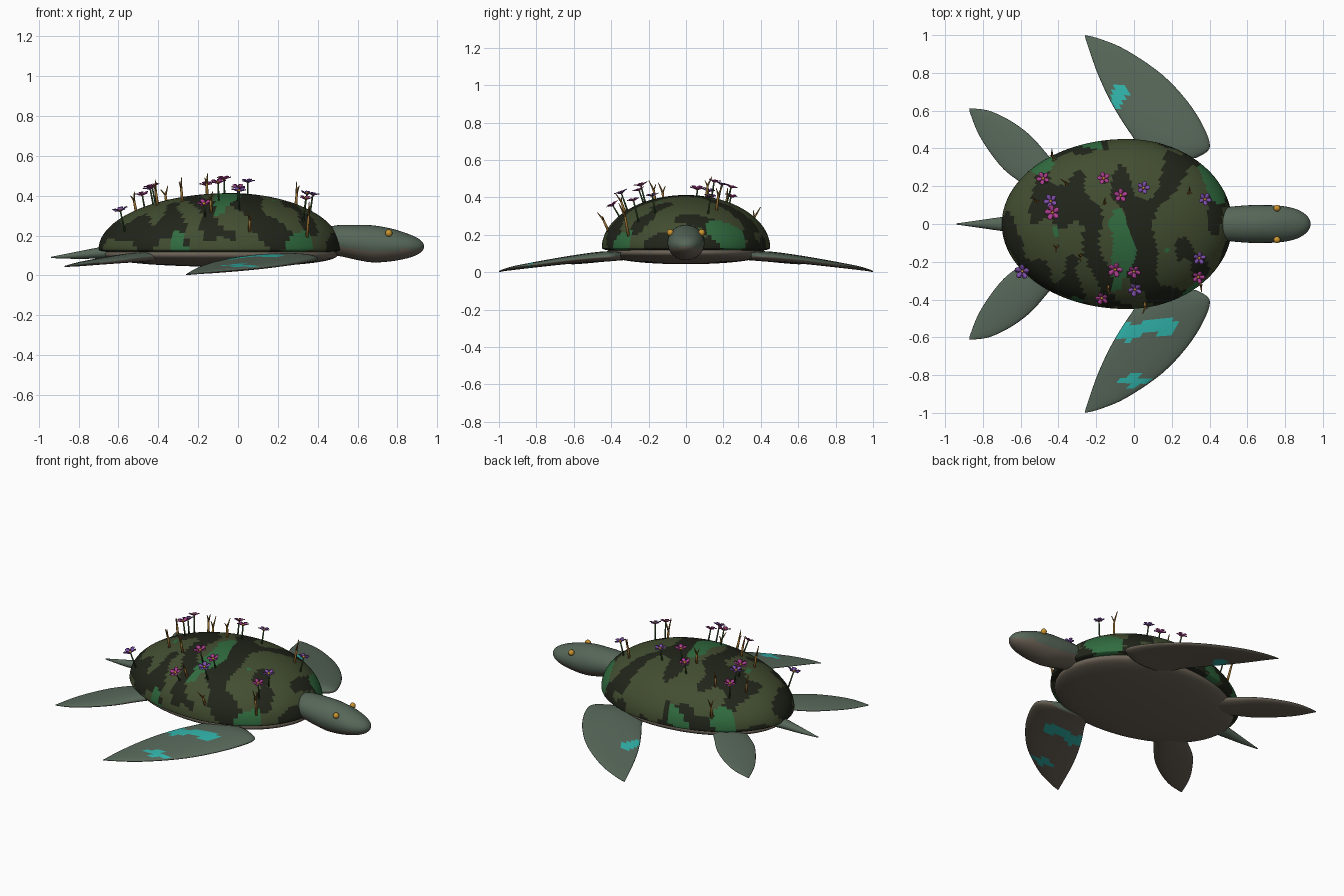
import bpy, bmesh, math, random
from mathutils import Vector, noise

if "Cube" in bpy.data.objects:
    bpy.data.objects.remove(bpy.data.objects["Cube"])

random.seed(4)


def mat(name, r, g, b):
    m = bpy.data.materials.new(name)
    m.diffuse_color = (r, g, b, 1)
    m.use_nodes = True
    m.node_tree.nodes["Principled BSDF"].inputs["Base Color"].default_value = m.diffuse_color
    return m


OLIVE = mat("olive", .055, .075, .03)
BLACK = mat("dark_moss", .015, .018, .01)
MOSS = mat("bright_moss", .03, .15, .05)
SKIN = mat("skin", .095, .135, .1)
BELLY = mat("belly", .15, .125, .095)
TEAL = mat("teal", .03, .45, .4)
AMBER = mat("amber", .6, .3, .03)
WOOD = mat("twig_wood", .3, .15, .03)
STEM = mat("stem_green", .04, .1, .03)
PINK = mat("pink_petal", .42, .05, .28)
PURPLE = mat("purple_petal", .22, .08, .42)


def finish(name, bm, mats, pick=None, smooth=True):
    bmesh.ops.recalc_face_normals(bm, faces=bm.faces)
    bm.normal_update()
    for f in bm.faces:
        f.smooth = smooth
        if pick:
            f.material_index = pick(f)
    me = bpy.data.meshes.new(name)
    bm.to_mesh(me)
    bm.free()
    for m in mats:
        me.materials.append(m)
    ob = bpy.data.objects.new(name, me)
    bpy.context.collection.objects.link(ob)
    return ob


def refine(stations, k):
    """Catmull-Rom interpolation of tuples."""
    out, n = [], len(stations)
    for i in range(n - 1):
        p = [stations[max(0, min(n - 1, i + d))] for d in (-1, 0, 1, 2)]
        for s in range(k):
            t = s / k
            out.append([b + .5 * t * (c - a + t * (2*a - 5*b + 4*c - d + t * (3*(b - c) + d - a)))
                        for a, b, c, d in zip(*p)])
    return out + [list(stations[-1])]


def loft(rings, bm=None, index=0):
    bm = bm or bmesh.new()
    vs = [[bm.verts.new(p) for p in r] for r in rings]
    n = len(vs[0])
    faces = [bm.faces.new((a[i], a[(i+1) % n], b[(i+1) % n], b[i]))
             for a, b in zip(vs, vs[1:]) for i in range(n)]
    faces += [bm.faces.new(vs[0]), bm.faces.new(vs[-1])]
    for f in faces:
        f.material_index = index
    return bm


def tube(bm, a, b, r0, r1, index=0, n=6):
    d = (b - a).normalized()
    u = d.orthogonal().normalized()
    w = d.cross(u)
    ang = [2 * math.pi * i / n for i in range(n)]
    loft([[p + r * (u * math.cos(t) + w * math.sin(t)) for t in ang]
          for p, r in ((a, r0), (b, r1))], bm, index)


# Shell: egg-shaped dome with mossy patches
CX, FRONT, REAR, WIDE, BASE, HIGH = -.04, .56, .66, .45, .13, .283


def shell_z(x, y):
    dx = x - CX
    q = (dx / (FRONT if dx > 0 else REAR)) ** 2 + (y / WIDE) ** 2
    return BASE + HIGH * math.sqrt(max(0, 1 - q))


def patches(f):
    c = f.calc_center_median()
    if noise.noise(Vector((c.x * 6, c.y * 3.2, c.z * 3 + 7))) > .36:
        return 2
    return 1 if noise.noise(Vector((c.x * 8 + 5, c.y * 4.5, c.z * 6))) > .08 else 0


bm = bmesh.new()
bmesh.ops.create_uvsphere(bm, u_segments=120, v_segments=64, radius=1)
for v in bm.verts:
    x, y, z = v.co
    v.co = (CX + x * (FRONT if x > 0 else REAR), y * WIDE, BASE + z * (HIGH if z > 0 else .035))
finish("shell", bm, [OLIVE, BLACK, MOSS], patches)

# Belly plate
bm = bmesh.new()
bmesh.ops.create_uvsphere(bm, u_segments=64, v_segments=32, radius=1)
for v in bm.verts:
    x, y, z = v.co
    v.co = (CX + x * (.54 if x > 0 else .63), y * .42, .105 + math.copysign(abs(z) ** .85, z) * .062)
finish("belly", bm, [BELLY])

# Head with neck: x, centre z, half width, half height
head = [(.42, .165, .075, .07), (.50, .175, .09, .077), (.60, .165, .099, .088),
        (.68, .158, .1, .093), (.77, .153, .097, .082), (.85, .148, .082, .062),
        (.90, .146, .057, .042), (.925, .145, .032, .023), (.935, .145, .008, .006)]
rings = [[(x, w * math.cos(t), z + h * math.sin(t))
          for t in (2 * math.pi * i / 32 for i in range(32))] for x, z, w, h in refine(head, 4)]
finish("head", loft(rings), [SKIN, BELLY], lambda f: int(f.normal.z < -.35))

# Tail
tail = [(-.62, .115, .045, .033), (-.70, .112, .037, .028), (-.82, .1, .02, .017), (-.94, .09, .003, .003)]
rings = [[(x, w * math.cos(t), z + h * math.sin(t))
          for t in (2 * math.pi * i / 16 for i in range(16))] for x, z, w, h in refine(tail, 3)]
finish("tail", loft(rings), [SKIN])

# Flippers: leading x, y, trailing x, y, centre z, half thickness
front = [(.33, .35, .06, .34, .086, .022), (.40, .40, 0, .45, .085, .028),
         (.375, .50, -.06, .54, .078, .026), (.29, .64, -.13, .66, .063, .021),
         (.15, .79, -.19, .79, .043, .016), (-.04, .92, -.23, .90, .024, .011),
         (-.18, .98, -.25, .96, .012, .006), (-.26, 1, -.26, .993, .004, .003)]
rear = [(-.38, .28, -.50, .15, .095, .024), (-.46, .37, -.60, .22, .09, .024),
        (-.55, .47, -.69, .29, .08, .02), (-.66, .55, -.77, .39, .068, .015),
        (-.77, .60, -.83, .49, .056, .01), (-.87, .613, -.872, .60, .045, .003)]
SPOTS = [(-.04, -.57, .08, .05), (.13, -.54, .11, .045), (0, -.83, .08, .03), (-.08, .68, .04, .07)]


def flipper_colour(f):
    c = f.calc_center_median()
    if any(((c.x - x) / a) ** 2 + ((c.y - y) / b) ** 2 < 1 for x, y, a, b in SPOTS):
        return 2
    return int(f.normal.z < -.2)


def flipper(name, stations, side):
    rings = []
    for lx, ly, tx, ty, z, h in refine(stations, 5):
        ring = []
        for i in range(32):
            t = 2 * math.pi * i / 32
            s = (1 - math.cos(t)) / 2
            thick = h * math.sin(t) * (1.2 - .5 * s)
            ring.append((lx + (tx - lx) * s, side * (ly + (ty - ly) * s), z + thick))
        rings.append(ring)
    finish(name, loft(rings), [SKIN, BELLY, TEAL], flipper_colour)


for side, label in ((1, "left"), (-1, "right")):
    flipper("front_flipper_" + label, front, side)
    flipper("rear_flipper_" + label, rear, side)
    # Eye
    bm = bmesh.new()
    bmesh.ops.create_uvsphere(bm, u_segments=16, v_segments=10, radius=.018)
    bmesh.ops.translate(bm, verts=bm.verts, vec=(.757, side * .084, .212))
    finish("eye_" + label, bm, [AMBER])


def root(p):
    x, y = p.x * .96, p.y * .9
    return Vector((x, y, shell_z(x, y) - .01))


# Flowers: five cupped petals on a stem
flowers = [(-.48, .24, .40), (-.16, .24, .45), (-.07, .15, .48), (.05, .19, .465), (.375, .13, .40),
           (-.44, .12, .43), (-.43, .06, .44), (-.59, -.25, .32), (-.10, -.24, .46), (0, -.25, .435),
           (.005, -.345, .42), (-.17, -.39, .355), (.345, -.18, .405), (.34, -.28, .38)]
for k, pos in enumerate(flowers):
    top = Vector(pos)
    base = root(top)
    bm = bmesh.new()
    tube(bm, base, top, .005, .004, 1)
    d = (top - base).normalized()
    u = d.orthogonal().normalized()
    w = d.cross(u)
    size = random.uniform(.033, .042)
    for j in range(5):
        t = 2 * math.pi * j / 5 + k
        out = u * math.cos(t) + w * math.sin(t)
        across = d.cross(out)
        rows = []
        for s, wide, lift in ((.05, .1, 0), (.4, .3, .16), (.75, .38, .3), (1, .14, .34)):
            mid = top + size * (out * s + d * lift)
            rows.append([mid + size * (across * wide * a + d * b)
                         for a, b in ((-1, .08), (0, .03), (1, .08), (0, -.03))])
        loft(rows, bm, 0)
    sph = bmesh.ops.create_uvsphere(bm, u_segments=8, v_segments=6, radius=.008)
    bmesh.ops.translate(bm, verts=sph["verts"], vec=top + d * .006)
    for f in {f for v in sph["verts"] for f in v.link_faces}:
        f.material_index = 2
    finish(f"flower_{k + 1}", bm, [PURPLE if k in (3, 4, 5, 7, 10, 12) else PINK, STEM, AMBER])

# Forked twigs
twigs = [(-.44, .38, .35), (-.37, .23, .45), (-.53, .13, .42), (-.42, -.13, .48), (-.29, -.18, .49),
         (-.16, .12, .51), (.30, .18, .47), (.06, -.46, .32), (.36, -.34, .37), (-.14, -.36, .42)]
for k, pos in enumerate(twigs):
    tip = Vector(pos)
    base = root(tip)
    fork = base.lerp(tip, .6)
    t = random.uniform(0, 6.28)
    side = Vector((math.cos(t), math.sin(t), 0)) * .02
    bm = bmesh.new()
    tube(bm, base, fork, .008, .006)
    tube(bm, fork, tip + side, .006, .002)
    tube(bm, fork, tip - side - Vector((0, 0, .02)), .005, .002)
    finish(f"twig_{k + 1}", bm, [WOOD])
